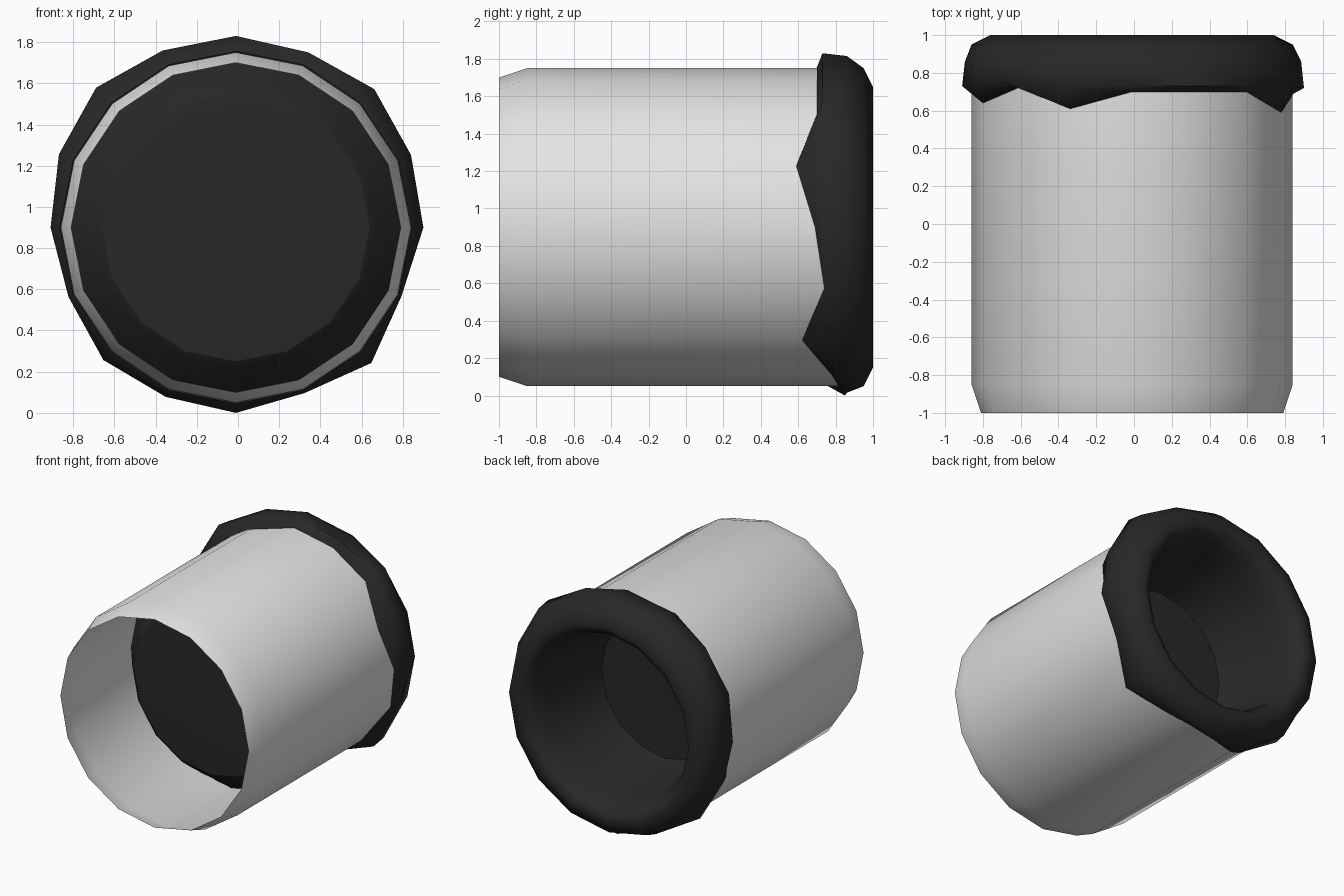
import bpy, bmesh, math

if "Cube" in bpy.data.objects:
    bpy.data.objects.remove(bpy.data.objects["Cube"])

N = 16
CX, CZ = -0.01, 0.9


def material(name, c):
    m = bpy.data.materials.new(name)
    m.diffuse_color = (c[0], c[1], c[2], 1)
    m.use_nodes = True
    m.node_tree.nodes["Principled BSDF"].inputs["Base Color"].default_value = m.diffuse_color
    return m


def ring_surface(name, rows, mat, cap_last=False, angle=40):
    """Skin rings along y; each row is a function of side index -> (radius, y)."""
    bm = bmesh.new()
    rings = []
    for row in rows:
        ring = []
        for i in range(N):
            r, y = row(i)
            a = 2 * math.pi * i / N
            ring.append(bm.verts.new((CX + r * math.cos(a), y, CZ + r * math.sin(a))))
        rings.append(ring)
    for a, b in zip(rings, rings[1:]):
        for i in range(N):
            j = (i + 1) % N
            bm.faces.new((a[i], b[i], b[j], a[j]))
    if cap_last:
        bm.faces.new(rings[-1])
    bmesh.ops.recalc_face_normals(bm, faces=bm.faces)
    me = bpy.data.meshes.new(name)
    bm.to_mesh(me)
    bm.free()
    me.materials.append(mat)
    ob = bpy.data.objects.new(name, me)
    bpy.context.collection.objects.link(ob)
    bpy.ops.object.select_all(action='DESELECT')
    ob.select_set(True)
    bpy.context.view_layer.objects.active = ob
    bpy.ops.object.shade_smooth_by_angle(angle=math.radians(angle))
    return ob


def const(r, y):
    return lambda i: (r, y)


grey = material("light grey", (0.77, 0.77, 0.77))
black = material("soft black", (0.021, 0.021, 0.021))

# open tube with a slightly tapered mouth
ring_surface("tube", [const(.80, -1), const(.85, -.85), const(.85, .85)], grey)

# irregular skirt: front edge and bulge radius for each side, from +x round over the top
edge = [.69, .59, .70, .70, .70, .61, .72, .64, .70, .66, .73, .65, .82, .78, .62, .74]
bulge = [.91, .92, .95, .92, .93, .93, .96, .93, .90, .88, .91, .89, .90, .87, .93, .87]

# dark coating: skirt, rolled rim, then recess down to its floor
ring_surface("dark_rim", [
    lambda i: (.855, edge[i]),
    lambda i: (bulge[i], max(edge[i] + .03, .72)),
    lambda i: (bulge[i] - .015, .86),
    const(.85, .95),
    const(.75, 1.0),
    const(.69, .97),
    const(.65, .89),
    const(.62, .75),
    const(.56, .33),
    const(.54, .27),
], black, cap_last=True, angle=60)

# dark filling seen through the mouth of the tube, sloping back to the tube wall
ring_surface("inner_filling", [
    const(.85, -.07),
    const(.68, -.30),
    const(.65, -.325),
    const(.60, -.33),
], black, cap_last=True, angle=30)
